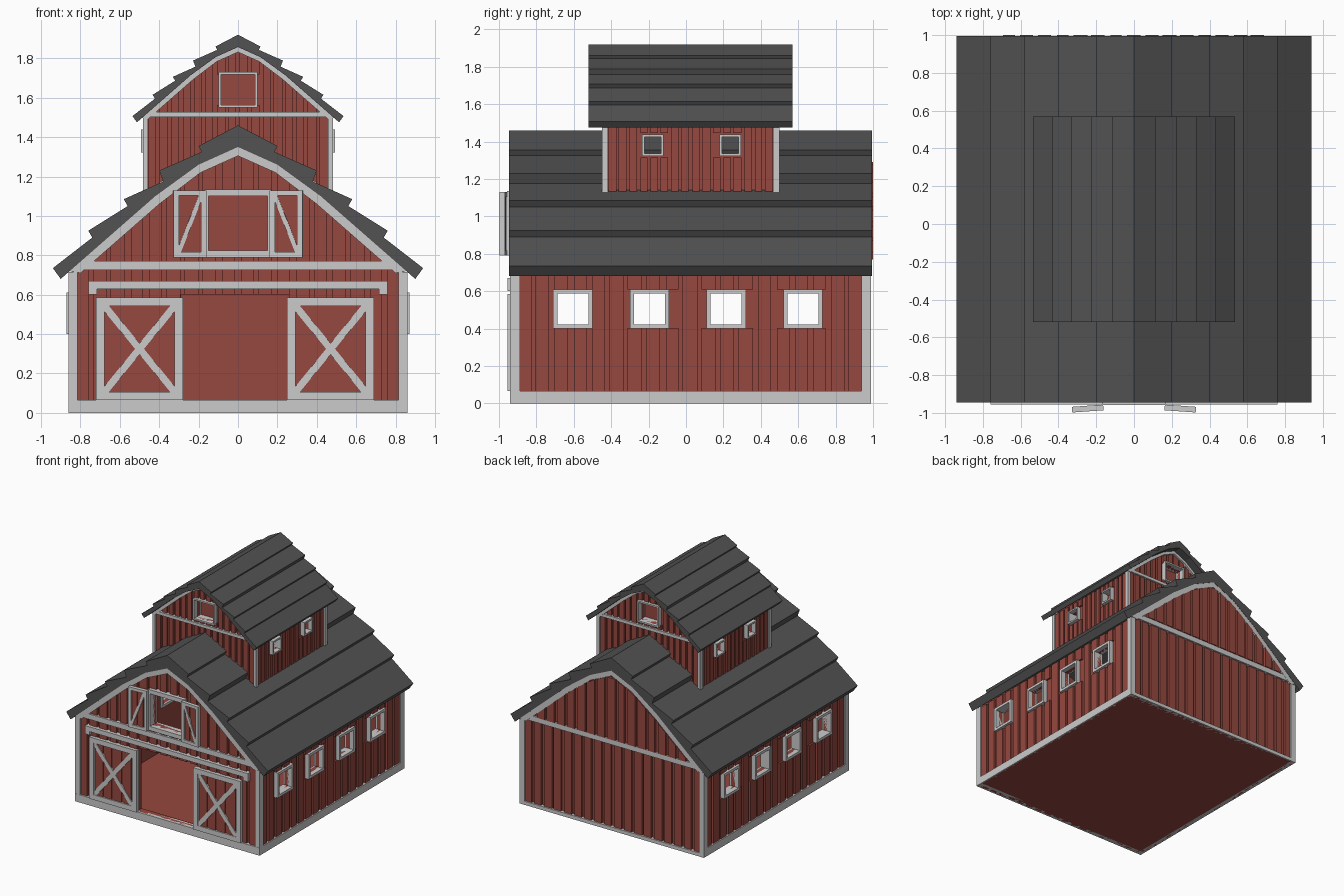
import bpy, bmesh, random
from math import radians
from mathutils import Matrix, Vector

if "Cube" in bpy.data.objects:
    bpy.data.objects.remove(bpy.data.objects["Cube"])

random.seed(4)


def material(name, color):
    m = bpy.data.materials.new(name)
    m.diffuse_color = (*color, 1)
    m.use_nodes = True
    m.node_tree.nodes["Principled BSDF"].inputs["Base Color"].default_value = m.diffuse_color
    return m


RED = material("red_boards", (0.30, 0.065, 0.05))
DARK = material("roof_dark", (0.085, 0.085, 0.085))
AXES = {'y': Matrix(((1, 0, 0), (0, 0, -1), (0, 1, 0))).to_4x4(),   # outline in x,z
        'x': Matrix(((0, 0, 1), (1, 0, 0), (0, 1, 0))).to_4x4()}    # outline in y,z


def slab(name, loops, axis, a, b, mat=None, place=None):
    """Flat outline (inner loops are holes) extruded from a to b along axis."""
    cu = bpy.data.curves.new(name, 'CURVE')
    cu.dimensions, cu.fill_mode, cu.extrude = '2D', 'BOTH', abs(b - a) / 2
    for loop in loops:
        sp = cu.splines.new('POLY')
        sp.points.add(len(loop) - 1)
        for pt, (u, v) in zip(sp.points, loop):
            pt.co = (u, v, 0, 1)
        sp.use_cyclic_u = True
    tmp = bpy.data.objects.new(name + "_outline", cu)
    bpy.context.collection.objects.link(tmp)
    bpy.context.view_layer.update()
    me = bpy.data.meshes.new_from_object(tmp.evaluated_get(bpy.context.evaluated_depsgraph_get()))
    bpy.data.objects.remove(tmp)
    mid = (a + b) / 2
    me.transform(Matrix.Translation((mid, 0, 0) if axis == 'x' else (0, mid, 0)) @ AXES[axis])
    if place:
        me.transform(place)
    bm = bmesh.new()
    bm.from_mesh(me)
    bmesh.ops.remove_doubles(bm, verts=bm.verts, dist=1e-5)
    bmesh.ops.recalc_face_normals(bm, faces=bm.faces)
    for f in bm.faces:
        f.smooth = False
    bm.to_mesh(me)
    bm.free()
    me.materials.clear()
    if mat:
        me.materials.append(mat)
    ob = bpy.data.objects.new(name, me)
    bpy.context.collection.objects.link(ob)
    return ob


def rect(u0, v0, u1, v1):
    return [(u0, v0), (u1, v0), (u1, v1), (u0, v1)]


def grow(r, d):
    return (r[0] - d, r[1] - d, r[2] + d, r[3] + d)


def strip(p, q, w):
    p, q = Vector(p), Vector(q)
    n = (q - p).orthogonal().normalized() * w / 2
    return [tuple(p + n), tuple(q + n), tuple(q - n), tuple(p - n)]


def mirrored(half):
    """Complete a right-hand half outline that starts on x = 0."""
    return half + [(-x, z) for x, z in reversed(half) if x > 1e-6]


def interp(pts):
    def f(x):
        x = abs(x)
        for (x0, z0), (x1, z1) in zip(pts, pts[1:]):
            if x <= x1:
                return z0 + (z1 - z0) * (x - x0) / (x1 - x0)
        return pts[-1][1]
    return f


def boards(lo, hi, bottom, top, pitch, holes=()):
    """Vertical boards with gaps, interrupted by rectangular holes."""
    n = max(1, round((hi - lo) / pitch))
    step, out = (hi - lo) / n, []
    for i in range(n):
        u0 = lo + i * step + step * random.uniform(.05, .18)
        u1 = lo + (i + 1) * step - step * random.uniform(.1, .2)
        z = [bottom(u0), bottom(u1)]
        for h in sorted((h for h in holes if h[0] < u1 and h[2] > u0), key=lambda h: h[1]):
            if h[1] > max(z):
                out.append([(u0, z[0]), (u1, z[1]), (u1, h[1]), (u0, h[1])])
            z = [max(h[3], z[0]), max(h[3], z[1])]
        if min(top(u0) - z[0], top(u1) - z[1]) > .01:
            out.append([(u0, z[0]), (u1, z[1]), (u1, top(u1)), (u0, top(u0))])
    return out


# Profiles: stepped roof, its underside, and the gable trim band
ROOF = [(0, 1.46), (.2, 1.355), (.185, 1.325), (.4, 1.23), (.38, 1.175), (.58, 1.085),
        (.56, 1.05), (.76, .925), (.74, .89), (.94, .735), (.9, .68)]
UNDER = [(0, 1.35), (.2, 1.26), (.42, 1.1), (.9, .68)]
BAND_OUT = UNDER[:3] + [(.855, .72)]
BAND_IN = [(0, 1.305), (.19, 1.22), (.4, 1.06), (.8, .71)]
MID = .025


def building(name, s, z_top, half_x, half_y, roof_y, floor, pitch, front_holes, back_holes, side_holes):
    """Hollow gambrel shell: roof, walls, boards, gable trim, corner posts."""
    fit = lambda pts: [(x * s, z_top + s * (z - 1.46)) for x, z in pts]
    under = fit(UNDER)
    top, t = interp(under), .045 * s
    right = fit(ROOF) + under[:0:-1]
    slab(name + "_roof", [right + [under[0]] + [(-x, z) for x, z in reversed(right) if x > 0]],
         'y', MID - roof_y, MID + roof_y, DARK)
    # front and back walls
    wx = half_x - .02
    for side, sg, holes in (("front", -1, front_holes), ("back", 1, back_holes)):
        y = lambda d: MID + sg * (half_y - d)
        outline = mirrored([under[0], under[1], under[2], (wx, top(wx)), (wx, floor(wx))]
                           + ([(0, floor(0))] if floor(0) != floor(1) else []))
        if floor(0) != floor(1):
            outline = [under[0], under[1], under[2], (wx, top(wx)), (wx, floor(wx)), (0, floor(0)),
                       (-wx, floor(wx)), (-wx, top(wx))] + [(-x, z) for x, z in reversed(under[1:3])]
        slab(f"{name}_{side}_wall", [outline] + [rect(*h) for h in holes], 'y', y(.03), y(.07), RED)
        slab(f"{name}_{side}_boards", boards(-wx, wx, floor, lambda x: top(x) - .01, pitch, holes),
             'y', y(.012), y(.035), RED)
        o, i = fit(BAND_OUT), fit(BAND_IN)
        band = o + i[::-1] + [(-x, z) for x, z in i[1:]] + [(-x, z) for x, z in o[:0:-1]]
        slab(f"{name}_{side}_gable_trim", [band], 'y', y(-.003), y(.05))
        bz = [p[1] for p in fit([(0, .725), (0, .77)])]
        slab(f"{name}_{side}_cross_beam", [rect(-.81 * s, bz[0], .81 * s, bz[1])], 'y', y(-.002), y(.05))
    # side walls and corner posts
    eave = top(half_x)
    for sg, side in ((-1, "left"), (1, "right")):
        x = lambda d: sg * (half_x - d)
        lo, hi, base = MID - half_y + .03, MID + half_y - .03, floor(half_x)
        slab(f"{name}_{side}_wall", [rect(lo, base, hi, eave)] + [rect(*h) for h in side_holes],
             'x', x(.025), x(.06), RED)
        slab(f"{name}_{side}_boards", boards(lo, hi, lambda u: base, lambda u: eave, pitch,
             [grow(h, .02) for h in side_holes]), 'x', x(.01), x(.03), RED)
        slab(f"{name}_{side}_window_frames", [rect(*l) for h in side_holes
             for l in (h, grow(h, .022 if s == 1 else .013))], 'x', x(.075), x(-.01))
        for yy, end in ((MID - half_y, "front"), (MID + half_y, "back")):
            inner = yy + (.052 if end == "front" else -.052) * (1 if s == 1 else .65)
            slab(f"{name}_{side}_{end}_post", [rect(min(yy, inner), base, max(yy, inner), eave)],
                 'x', x(0), x(t))


# Main barn
door_hole, loft_hole = (-.29, .065, .26, .6), (-.15, .825, .15, 1.1)
side_windows = [(y - .083, .422, y + .083, .588) for y in (-.605, -.195, .215, .625)]
building("barn", 1, 1.46, .86, .965, .97, lambda u: 0, .096, [door_hole, loft_hole], [], side_windows)

# Base trim and floor
slab("floor", [rect(-.85, 0, .85, .03)], 'y', -.93, .98, RED)
slab("front_base_trim", [rect(-.86, 0, .86, .065)], 'y', -.942, -.88)
slab("back_base_trim", [rect(-.86, 0, .86, .03)], 'y', .94, .99)
for sg in (-1, 1):
    slab("side_base_trim", [rect(-.94, 0, .99, .065)], 'x', sg * .82, sg * .86)

# Upper tower: the same shell at a smaller scale, standing on the roof
tower_floor = interp([(0, 1.4), (.48, 1.12), (2, 1.12)])
vent = (-.087, 1.563, .087, 1.717)
building("tower", .57, 1.92, .483, .475, .545, tower_floor, .057, [vent], [vent],
         [(y - .045, 1.335, y + .045, 1.425) for y in (-.178, .237)])
for sg in (-1, 1):
    y = lambda d: MID + sg * (.475 - d)
    slab("tower_vent_frame", [rect(*grow(vent, .013)), rect(*vent)], 'y', y(-.01), y(.09))
    slab("tower_vent_panel", [rect(*grow(vent, .005))], 'y', y(.08), y(.09), RED)

# Sliding door track with dropped ends
slab("door_track", [[(-.76, .67), (.76, .67), (.76, .6), (.715, .6), (.715, .63),
                     (-.715, .63), (-.715, .6), (-.76, .6)]], 'y', -.955, -.91)


def braced_panel(name, r, w, y0, y1, braces, pitch, place=None):
    """Framed board panel with diagonal braces."""
    i = grow(r, -w)
    slab(name + "_frame", [rect(*r), rect(*i)], 'y', y0, y1, None, place)
    slab(name + "_back", [rect(*grow(r, -w / 2))], 'y', y0 + .016, y1 - .003, RED, place)
    slab(name + "_boards", boards(i[0], i[2], lambda u: i[1], lambda u: i[3], pitch),
         'y', y0 + .009, y1 - .004, RED, place)
    for k, (a, b) in enumerate(braces):
        slab(name + "_brace", [strip((i[a], i[1]), (i[b], i[3]), w * .85)],
             'y', y0 + .002 + .001 * k, y1 - .005, None, place)


# Barn doors and loft shutters
for name, x0 in (("left_door", -.72), ("right_door", .25)):
    braced_panel(name, (x0, .065, x0 + .44, .585), .042, -.955, -.92, [(0, 2), (2, 0)], .09)
for name, sg, brace in (("left_shutter", -1, (0, 2)), ("right_shutter", 1, (2, 0))):
    place = Matrix.Translation((sg * .245, -.977, 0)) @ Matrix.Rotation(radians(-4 * sg), 4, 'Z')
    braced_panel(name, (-.083, .79, .083, 1.13), .026, -.015, .015, [brace], .06, place)
slab("loft_frame", [rect(-.17, .79, .17, 1.135), rect(*loft_hole)], 'y', -.957, -.86)
# Back boards stand slightly proud of the roof edge
slab("back_gable_boards", boards(-.8, .8, lambda u: .77, lambda x: interp(BAND_IN)(x), .096),
     'y', .98, 1.0, RED)
